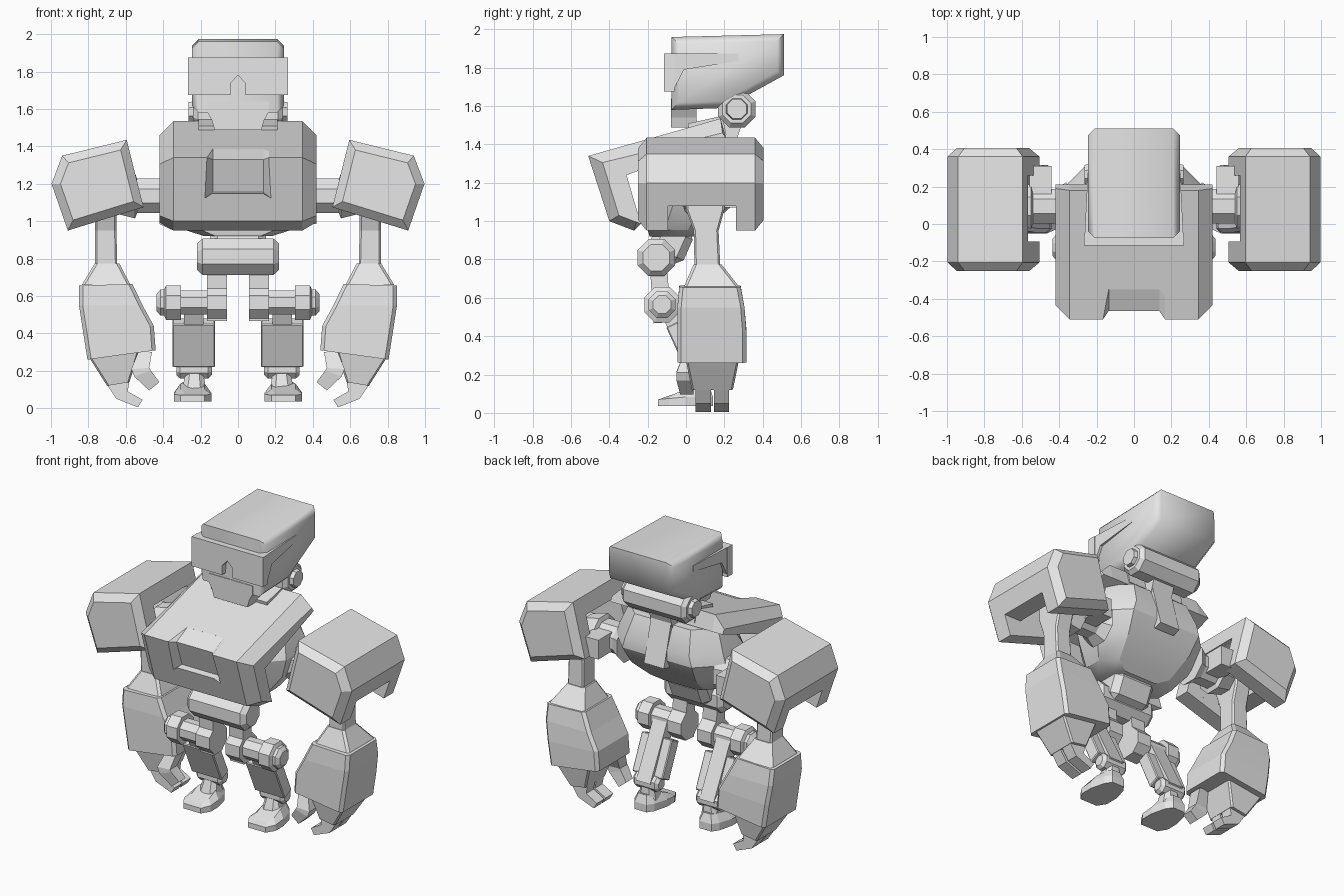
import bpy, bmesh, math
from mathutils import Vector

if "Cube" in bpy.data.objects:
    bpy.data.objects.remove(bpy.data.objects["Cube"])

grey = bpy.data.materials.new("plain_grey")
grey.diffuse_color = (0.8, 0.8, 0.8, 1)
grey.use_nodes = True
grey.node_tree.nodes["Principled BSDF"].inputs["Base Color"].default_value = grey.diffuse_color


def finish(name, bm, mirror=False, smooth=None):
    bmesh.ops.recalc_face_normals(bm, faces=bm.faces)
    me = bpy.data.meshes.new(name)
    bm.to_mesh(me)
    bm.free()
    me.materials.append(grey)
    ob = bpy.data.objects.new(name, me)
    bpy.context.collection.objects.link(ob)
    if smooth:
        bpy.ops.object.select_all(action='DESELECT')
        ob.select_set(True)
        bpy.context.view_layer.objects.active = ob
        bpy.ops.object.shade_smooth_by_angle(angle=math.radians(smooth))
    if mirror:
        ob.modifiers.new("mirror", 'MIRROR')
    return ob


def loft(name, rings, mirror=False, smooth=None, bevel=0, rim=None):
    """Skin a stack of equal-length point rings and cap both ends."""
    bm = bmesh.new()
    vs = [[bm.verts.new(p) for p in r] for r in rings]
    n = len(rings[0])
    for a, b in zip(vs, vs[1:]):
        for i in range(n):
            bm.faces.new((a[i], a[(i + 1) % n], b[(i + 1) % n], b[i]))
    caps = [bm.faces.new(vs[0]), bm.faces.new(vs[-1])]
    if bevel:
        bmesh.ops.recalc_face_normals(bm, faces=bm.faces)
        edges = {e for f in caps for e in f.edges} if rim else bm.edges
        bmesh.ops.bevel(bm, geom=list(edges), offset=bevel, segments=1, affect='EDGES')
    return finish(name, bm, mirror, smooth)


def prism(name, profile, axis, a, b, **kw):
    """Extrude a 2D profile along x, y or z from a to b."""
    def place(p, t):
        return {'x': (t, p[0], p[1]), 'y': (p[0], t, p[1]), 'z': (p[0], p[1], t)}[axis]
    return loft(name, [[place(p, t) for p in profile] for t in (a, b)], **kw)


def span(name, stations, **kw):
    """Symmetric loft along x from (half width, yz profile) pairs, outermost first."""
    left = [[(-w, *p) for p in prof] for w, prof in stations]
    right = [[(w, *p) for p in prof] for w, prof in reversed(stations)]
    return loft(name, left + right, **kw)


def box(name, x, y, z, **kw):
    return prism(name, [(x[0], y[0]), (x[1], y[0]), (x[1], y[1]), (x[0], y[1])], 'z', *z, **kw)


def ring(x0, x1, y0, y1, c, z0, z1=None):
    """Chamfered rectangle whose height goes from z0 at x0 to z1 at x1."""
    z1 = z0 if z1 is None else z1
    pts = [(x0 + c, y0), (x1 - c, y0), (x1, y0 + c), (x1, y1 - c),
           (x1 - c, y1), (x0 + c, y1), (x0, y1 - c), (x0, y0 + c)]
    return [(x, y, z0 + (z1 - z0) * (x - x0) / (x1 - x0)) for x, y in pts]


def axle(name, y, z, steps, sides=8, **kw):
    """Stepped cylinder along x from (x, radius) pairs."""
    ang = [math.tau * (i + 0.5) / sides for i in range(sides)]
    return loft(name, [[(x, y + r * math.cos(t), z + r * math.sin(t)) for t in ang]
                       for x, r in steps], **kw)


def strut(name, x0, x1, p, q, thick, **kw):
    """Slanted bar between two (y, z) points."""
    p, q = Vector(p), Vector(q)
    d = (q - p).normalized() * thick / 2
    n = Vector((-d.y, d.x))
    return prism(name, [p + n, q + n, q - n, p - n], 'x', x0, x1, **kw)


def cut(ob, cutter):
    cutter.hide_render = True
    cutter.hide_set(True)
    m = ob.modifiers.new("cut", 'BOOLEAN')
    m.operation, m.object, m.solver = 'DIFFERENCE', cutter, 'EXACT'


# head, visor, chin
prism("head", [(-.075, 1.96), (.51, 1.975), (.51, 1.76), (.2, 1.59), (-.075, 1.58)],
      'x', -.245, .245, bevel=.035, rim=True, smooth=50)
prism("visor_front", [(-.267, 1.675), (-.04, 1.675), (-.038, 1.74), (0, 1.78), (.038, 1.74),
                      (.04, 1.675), (.267, 1.675), (.267, 1.875), (-.267, 1.875)], 'y', -.115, -.06)
visor = [(-.115, 1.875), (.275, 1.875), (.275, 1.835), (-.01, 1.79), (-.07, 1.675), (-.115, 1.675)]
loft("visor_side", [[(.22, y, z) for y, z in visor],
                    [(.261 - .05 * y, y, z) for y, z in visor]], mirror=True)
prism("chin", [(-.165, 1.64), (-.165, 1.585), (-.14, 1.54), (-.125, 1.487), (.125, 1.487),
               (.14, 1.54), (.165, 1.585), (.165, 1.64)], 'y', -.079, .055)

# neck
axle("neck_axle", .265, 1.585, [(-.265, .055), (-.24, .06), (-.24, .08), (-.215, .105),
                                (.215, .105), (.24, .08), (.24, .06), (.265, .055)])
strut("neck", -.08, .08, (.17, 1.3), (.26, 1.57), .1)
strut("neck_base", -.21, .21, (.02, 1.46), (.2, 1.5), .1)
strut("spine_plate", -.075, .075, (.315, 1.15), (.23, 1.46), .06)

# chest shell: front slab and top slab, with a sunken panel wrapped over its front edge
inner = [(.21, 1.43), (-.31, 1.24), (-.235, .985)]
chest = span("chest_shell", [
    (.42, [(-.435, 1.305), (.19, 1.46), *inner, (-.26, .995), (-.35, 1.03)]),
    (.345, [(-.51, 1.34), (.18, 1.535), *inner, (-.27, .95), (-.4, 1.0)])])
outside = [(-.45, 1.6), (-.75, 1.5), (-.7, 1.1)]
cut(chest, span("chest_panel_cutter", [
    (.18, [(-.443, 1.12), (-.53, 1.345), (-.35, 1.395), *outside]),
    (.135, [(-.405, 1.155), (-.465, 1.33), (-.35, 1.385), *outside])]))

# torso core and waist
loft("torso", [ring(-.18, .18, -.19, .06, .06, .92), ring(-.29, .29, -.2, .1, .09, .955),
               ring(-.38, .38, -.21, .24, .14, 1.08), ring(-.41, .41, -.22, .31, .15, 1.2),
               ring(-.39, .39, -.2, .31, .15, 1.27), ring(-.33, .33, -.1, .25, .12, 1.42)], smooth=25)
strut("waist", -.15, .15, (-.12, .8), (-.04, .98), .2, bevel=.04)
axle("hip_axle", -.155, .81, [(-.22, .075), (-.19, .105), (.19, .105), (.22, .075)])

# shoulder axle and hollow shoulder pad
axle("shoulder_axle", .095, 1.135, [(.36, .14), (.42, .1), (.54, .1), (.55, .13), (.66, .1)], mirror=True)
box("shoulder_hub", (.44, .56), (.1, .31), (1.07, 1.2), mirror=True)
pad = prism("shoulder_pad", [(.595, 1.435), (.94, 1.35), (.997, 1.2), (.91, .95), (.505, 1.075)],
            'y', -.25, .405, bevel=.045, rim=True)
cut(pad, box("pad_notch_cutter", (.4, 1.1), (-.095, .26), (.85, 1.08)))
cut(pad, prism("pad_hollow_cutter", [(.45, 1.32), (.6, 1.32), (.83, 1.25), (.83, .9), (.45, .9)],
               'y', -.0949, .2599))
pad.modifiers.new("mirror", 'MIRROR')

# arms
loft("upper_arm", [ring(.645, .765, .045, .18, .01, .74), ring(.65, .765, .04, .17, .01, .95),
                   ring(.65, .765, .0, .2, .01, 1.06), ring(.65, .765, .0, .2, .01, 1.2)], mirror=True)
loft("elbow", [ring(.575, .835, -.01, .275, .015, .66), ring(.635, .765, .04, .185, .015, .775)], mirror=True)
loft("forearm", [ring(.44, .805, -.045, .315, .02, .31, .26), ring(.45, .83, -.045, .315, .02, .44, .42),
                 ring(.51, .85, -.045, .305, .02, .55, .55), ring(.565, .85, -.035, .285, .02, .665, .655)],
     mirror=True)

# hands
loft("palm", [ring(.58, .7, .03, .245, .01, .14, .12), ring(.53, .795, 0, .275, .01, .3, .27)], mirror=True)
for name, y in (("front_finger", .05), ("rear_finger", .145)):
    prism(name, [(.7, .125), (.65, .05), (.535, .005), (.51, .045), (.59, .09), (.58, .15)],
          'y', y, y + .08, mirror=True)
loft("thumb", [[(x0, y0, z0), (x1, y0, z1), (x1, y1, z1), (x0, y1, z0)] for x0, z0, x1, z1, y0, y1 in
               ((.53, .31, .46, .3, -.01, .08), (.57, .21, .475, .215, -.05, .03),
                (.555, .17, .465, .2, -.05, .03), (.475, .095, .42, .14, -.03, .04))], mirror=True)

# legs
strut("thigh", .06, .165, (-.145, .8), (-.125, .47), .09, mirror=True)
axle("knee_axle", -.125, .565, [(.06, .1), (.165, .1), (.165, .07), (.305, .07), (.305, .1), (.385, .1),
                                (.395, .075), (.415, .075), (.435, .05)], mirror=True)
strut("shin", .185, .29, (-.1, .55), (.08, .2), .09, mirror=True)
strut("shin_plate", .123, .35, (-.065, .465), (.04, .235), .085, bevel=.006, mirror=True)
axle("ankle_axle", .06, .21, [(.14, .035), (.16, .055), (.31, .055), (.33, .035)], mirror=True)
loft("ankle", [ring(.17, .3, -.02, .11, .03, .1), ring(.19, .275, .02, .1, .02, .21)], mirror=True)


# feet
def sole(w, y0, y1, zf, zb):
    """Tapered foot outline, zf at the toe and zb at the heel."""
    pts = [(-.65, 0), (.65, 0), (1, .2), (1, .5), (.75, .85), (.45, 1), (-.45, 1), (-.75, .85), (-1, .5), (-1, .2)]
    return [(.243 + w * u, y0 + (y1 - y0) * v, zf + (zb - zf) * min(1, v * 1.7)) for u, v in pts]


loft("foot", [sole(.1, -.145, .14, .035, .035), sole(.1, -.145, .14, .07, .085),
              sole(.065, -.1, .12, .08, .14)], mirror=True)
